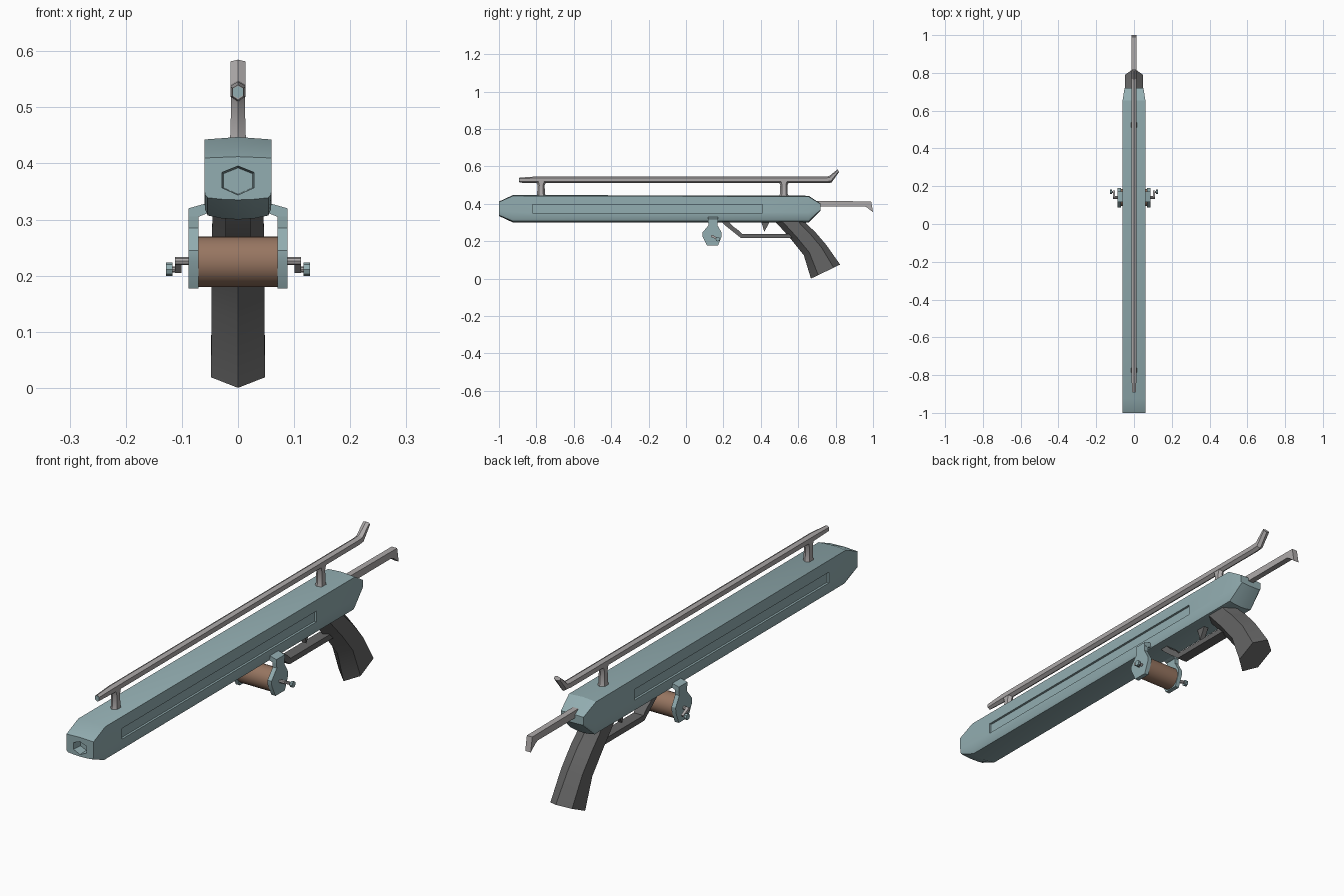
import bpy, bmesh, math
from mathutils import Matrix

if "Cube" in bpy.data.objects:
    bpy.data.objects.remove(bpy.data.objects["Cube"])


def material(name, rgb):
    m = bpy.data.materials.new(name)
    m.diffuse_color = (*rgb, 1)
    m.use_nodes = True
    m.node_tree.nodes["Principled BSDF"].inputs["Base Color"].default_value = m.diffuse_color
    return m


TEAL = material("teal", (0.29, 0.42, 0.44))
BROWN = material("brown", (0.31, 0.18, 0.12))
DARK = material("dark_grey", (0.13, 0.13, 0.13))
PALE = material("pale_grey", (0.42, 0.40, 0.40))


def finish(bm, name, mat, smooth=True):
    bmesh.ops.recalc_face_normals(bm, faces=bm.faces)
    me = bpy.data.meshes.new(name)
    bm.to_mesh(me)
    bm.free()
    ob = bpy.data.objects.new(name, me)
    bpy.context.collection.objects.link(ob)
    me.materials.append(mat)
    if smooth:
        shade(ob)
    return ob


def shade(ob):
    bpy.ops.object.select_all(action='DESELECT')
    ob.select_set(True)
    bpy.context.view_layer.objects.active = ob
    bpy.ops.object.shade_smooth_by_angle(angle=math.radians(32))


def loft(name, rings, mat, smooth=True):
    """Skin a list of equal-length point rings and cap both ends."""
    bm = bmesh.new()
    vs = [[bm.verts.new(p) for p in r] for r in rings]
    n = len(vs[0])
    for a, b in zip(vs, vs[1:]):
        for i in range(n):
            j = (i + 1) % n
            bm.faces.new((a[i], a[j], b[j], b[i]))
    bm.faces.new(vs[0])
    bm.faces.new(vs[-1])
    return finish(bm, name, mat, smooth)


def prism(name, yz, x0, x1, mat):
    """Extrude a side profile across x."""
    return loft(name, [[(x, y, z) for y, z in yz] for x in (x0, x1)], mat)


def hex_loft(name, rings, mat):
    """Six-sided tube; each ring is two opposite corners (y, z) and a half width."""
    out = []
    for ay, az, by, bz, w in rings:
        out.append([(s * w, ay + (by - ay) * t, az + (bz - az) * t)
                    for s, t in ((0, 0), (1, .25), (1, .78), (0, 1), (-1, .78), (-1, .25))])
    return loft(name, out, mat)


def rod(name, x0, x1, y, z, r, sides, mat):
    ring = [(y + r * math.cos(2 * math.pi * i / sides), z + r * math.sin(2 * math.pi * i / sides))
            for i in range(sides)]
    return prism(name, ring, x0, x1, mat)


def cut(ob, cutter):
    cutter.hide_render = True
    mod = ob.modifiers.new("cut", 'BOOLEAN')
    mod.operation = 'DIFFERENCE'
    mod.object = cutter
    mod.solver = 'EXACT'
    bpy.context.view_layer.objects.active = ob
    bpy.ops.object.modifier_apply(modifier="cut")
    bpy.data.objects.remove(cutter)


# Body: long hull with a flat top and rounded lower edges
half = [(1, .97), (1, .38), (.985, .13), (.9, .05), (.5, .015)]
section = [(0, 1)] + half + [(0, 0)] + [(-x, t) for x, t in reversed(half)]
stations = [(-1, .335, .412, .06), (-.925, .30, .447, .06),
            (.655, .30, .443, .06), (.72, .365, .40, .05)]
body = loft("body", [[(x * w, y, z0 + (z1 - z0) * t) for x, t in section]
                     for y, z0, z1, w in stations], TEAL, False)

# Side recesses and muzzle hole
for s in (-1, 1):
    cut(body, prism("recess_cutter", [(-.82, .352), (.41, .352), (.41, .395), (-.82, .395)],
                    s * .051, s * .08, TEAL))
cut(body, hex_loft("muzzle_cutter", [(-1.02, .343, -1.02, .397, .03),
                                     (-.96, .345, -.96, .392, .026)], TEAL))
shade(body)

# Top rail with tapered tip and kicked-up rear
hex_loft("rail", [(-.89, .513, -.89, .54, .010), (-.80, .510, -.80, .546, .0135),
                  (.745, .510, .745, .546, .0135), (.778, .513, .765, .548, .0135),
                  (.818, .570, .811, .585, .0135)], PALE)
hex_loft("rail_tip", [(-.892, .516, -.892, .538, .009), (-.885, .516, -.885, .538, .009)], TEAL)
for name, y in (("front_post", -.775), ("rear_post", .523)):
    hex_loft(name, [(y - r, z, y + r, z, w) for z, r, w in
                    ((.438, .027, .016), (.452, .021, .0135), (.50, .019, .0125), (.52, .03, .0125))], PALE)

# Spear tail with hooked end
prism("spear_tail", [(.68, .415), (.99, .413), (1.0, .355), (.968, .38), (.955, .386), (.68, .386)],
      -.012, .012, PALE)

# Grip, trigger and trigger guard
hex_loft("grip", [(.46, .32, .63, .32, .045), (.50, .28, .645, .292, .046), (.56, .212, .69, .25, .047),
                  (.63, .125, .75, .18, .047), (.668, 0, .824, .075, .048)], DARK)
prism("trigger", [(.40, .31), (.45, .31), (.435, .28), (.418, .25), (.41, .28)], -.01, .01, DARK)
prism("trigger_guard", [(.19, .305), (.215, .28), (.295, .216), (.57, .216), (.55, .238),
                        (.30, .238), (.285, .255), (.25, .28), (.225, .305)], -.022, .022, DARK)

# Reel: spool, two brackets and two cranks
rod("spool", -.072, .072, .14, .225, .045, 24, BROWN)
plate = [(.117, .318), (.171, .318), (.168, .285), (.191, .245), (.190, .225),
         (.171, .177), (.112, .177), (.088, .225), (.087, .245), (.12, .285)]
for side, s in (("right", 1), ("left", -1)):
    prism(side + "_bracket", plate, s * .07, s * .088, TEAL)
    loft(side + "_bracket_arm", [[(s * x, y, z) for x, z in
                                  ((.05, .33), (.06, .328), (.088, .320), (.088, .305), (.07, .305), (.05, .313))]
                                 for y in (.117, .171)], TEAL)
    rod(side + "_axle", s * .085, s * .112, .14, .226, .007, 8, PALE)
    prism(side + "_crank", [(.134, .224), (.142, .233), (.177, .214), (.170, .205)],
          s * .101, s * .112, PALE)
    rod(side + "_crank_pin", s * .108, s * .120, .17, .211, .005, 8, PALE)
    rod(side + "_crank_knob", s * .117, s * .128, .17, .211, .012, 8, TEAL)
